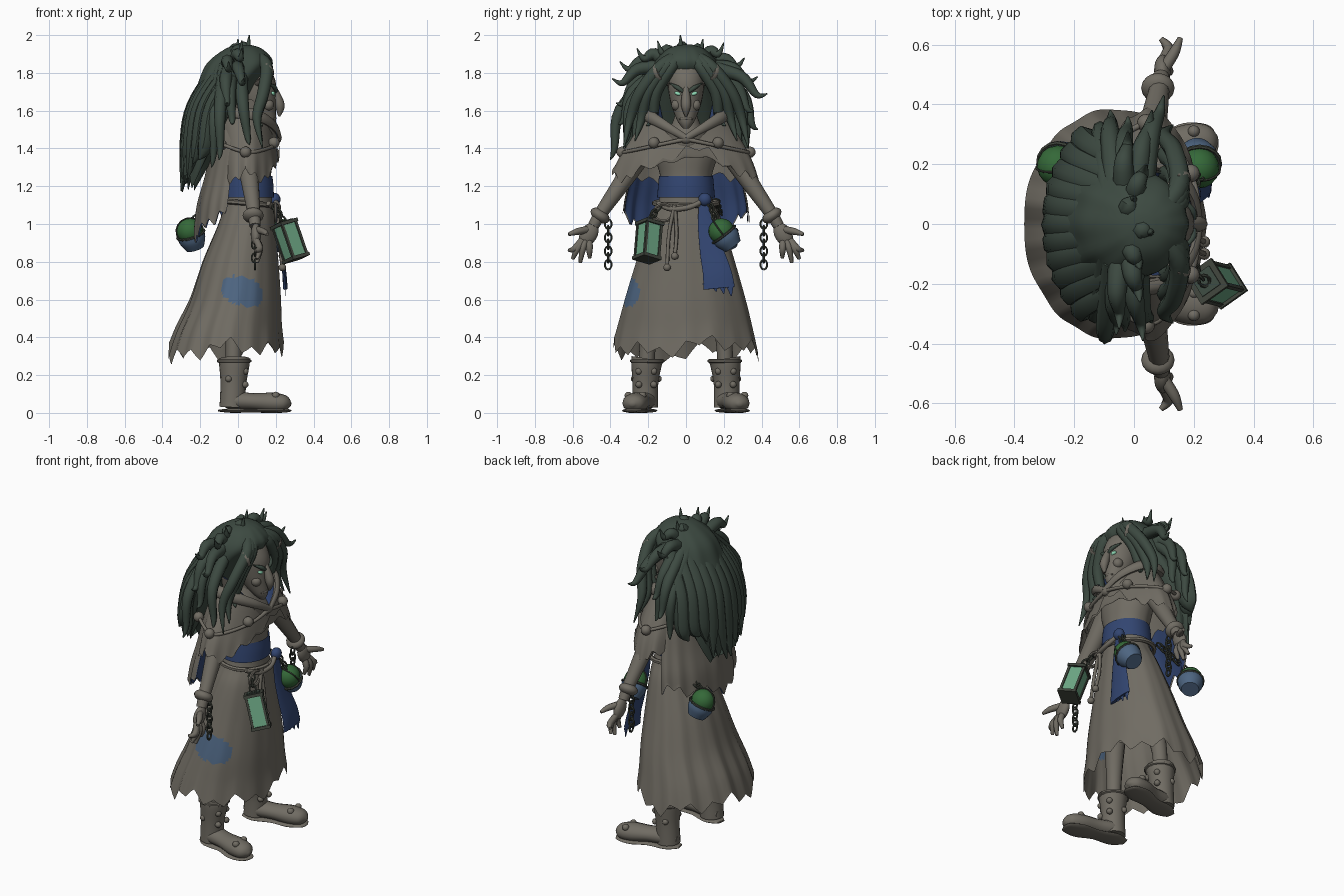
import bpy, bmesh, math, random
from mathutils import Vector, Matrix, Euler

random.seed(4)
if "Cube" in bpy.data.objects:
    bpy.data.objects.remove(bpy.data.objects["Cube"])


def material(name, *rgb):
    m = bpy.data.materials.new(name)
    m.use_nodes = True
    m.diffuse_color = (*rgb, 1)
    m.node_tree.nodes["Principled BSDF"].inputs["Base Color"].default_value = (*rgb, 1)
    return m


GREY = material("weathered grey", .163, .15, .125)
HAIR = material("dark green hair", .046, .068, .053)
BLUE = material("deep blue cloth", .032, .06, .165)
PATCH = material("faded blue", .075, .13, .22)
GREEN = material("bottle green", .035, .14, .04)
GLASS = material("pale green glass", .15, .38, .23)
METAL = material("dark metal", .05, .058, .045)
EYE = material("glowing eye", .3, .75, .5)


def finish(name, bm, mat):
    bmesh.ops.recalc_face_normals(bm, faces=bm.faces)
    me = bpy.data.meshes.new(name)
    bm.to_mesh(me)
    bm.free()
    me.materials.append(mat)
    me.shade_smooth()
    me.set_sharp_from_angle(angle=.8)
    ob = bpy.data.objects.new(name, me)
    bpy.context.collection.objects.link(ob)
    return ob


def skin_rows(name, rows, mat, closed=True, cap=False):
    bm = bmesh.new()
    vs = [[bm.verts.new(p) for p in r] for r in rows]
    n = len(rows[0])
    for a, b in zip(vs, vs[1:]):
        for i in range(n if closed else n - 1):
            j = (i + 1) % n
            bm.faces.new((a[i], a[j], b[j], b[i]))
    if cap:
        bm.faces.new(vs[0])
        bm.faces.new(vs[-1])
    return finish(name, bm, mat)


def spline(pts, k):
    p = [Vector(q) for q in pts]
    out = []
    for i in range(len(p) - 1):
        a, b, c, d = p[max(i - 1, 0)], p[i], p[i + 1], p[min(i + 2, len(p) - 1)]
        for j in range(k):
            t = j / k
            out.append((b * 2 + (c - a) * t + (a * 2 - b * 5 + c * 4 - d) * t * t
                        + (b * 3 - a - c * 3 + d) * t ** 3) / 2)
    return out + [p[-1]]


def sweep(name, pts, mat, n=8, flat=1, k=5, ref=(1, 0, 0)):
    """Tube through (x, y, z, radius) points."""
    p = spline(pts, k)
    side, rows = Vector(ref), []
    for i, q in enumerate(p):
        t = (p[min(i + 1, len(p) - 1)].xyz - p[max(i - 1, 0)].xyz).normalized()
        side = (side - t * side.dot(t)).normalized()
        up = t.cross(side) * flat
        rows.append([q.xyz + (side * math.cos(a) + up * math.sin(a)) * max(q.w, .002)
                     for a in (math.tau * j / n for j in range(n))])
    return skin_rows(name, rows, mat, cap=True)


def drape(name, rings, mat, n=48, k=4, arc=(0, 360), top=None, hem=None, fold=0, waves=11, cap=False):
    """Body of (z, centre x, x radius, y radius) rings with shaped edges and folds."""
    p = spline(rings, k)
    closed = arc == (0, 360)
    lo, hi = map(math.radians, arc)
    angles = [lo + (hi - lo) * j / (n if closed else n - 1) for j in range(n)]
    rows = []
    for i, (z, cx, rx, ry) in enumerate(p):
        t = i / (len(p) - 1)
        row = []
        for a in angles:
            f = 1 + fold * t * math.cos(waves * a + math.sin(3 * a))
            dz = (top(a) * (1 - t) if top else 0) + (hem(a) * t ** 4 if hem else 0)
            row.append((cx + rx * f * math.cos(a), ry * f * math.sin(a), z + dz))
        rows.append(row)
    return skin_rows(name, rows, mat, closed, cap)


def ragged(teeth, depth):
    return lambda a: depth * (abs((a * teeth / math.tau) % 1 - .5) + .4 * math.sin(5 * a) * math.cos(2 * a))


def ball(name, loc, size, mat, rot=(0, 0, 0)):
    size = size if isinstance(size, tuple) else (size,) * 3
    bm = bmesh.new()
    bmesh.ops.create_uvsphere(bm, u_segments=16, v_segments=10, radius=1,
                              matrix=Matrix.LocRotScale(Vector(loc), Euler(rot), Vector(size)))
    return finish(name, bm, mat)


def box(name, loc, size, mat, frame):
    bm = bmesh.new()
    bmesh.ops.create_cube(bm, size=1, matrix=frame @ Matrix.LocRotScale(Vector(loc), None, Vector(size)))
    return finish(name, bm, mat)


def ring(name, loc, rx, ry, r, mat, rot=(0, 0, 0), n=16):
    turn = Euler(rot).to_matrix()
    pts = []
    for i in range(n + 1):
        a = math.tau * i / n
        pts.append((*(Vector(loc) + turn @ Vector((rx * math.cos(a), ry * math.sin(a), 0))), r))
    return sweep(name, pts, mat, n=6, k=1, ref=turn @ Vector((0, 0, 1)))


def chain(name, start, end, count):
    a, b = Vector(start), Vector(end)
    aim = (b - a).to_track_quat('X', 'Z')
    for i in range(count):
        rot = (aim @ Euler((math.pi / 2 * (i % 2), 0, 0)).to_quaternion()).to_euler()
        ring(name, a.lerp(b, i / (count - 1)), .026, .018, .006, METAL, rot, 10)


# Robe with a rounded patch on its right side
robe = drape("robe", [(1.6, .05, .05, .05), (1.5, .04, .09, .09), (1.4, .05, .13, .17), (1.25, .055, .12, .137),
                      (1.12, .055, .125, .145), (1, .045, .15, .2), (.8, .012, .2, .262), (.6, -.015, .24, .32),
                      (.44, -.05, .28, .36), (.33, -.065, .305, .385)],
             GREY, n=136, k=9, hem=lambda a: ragged(17, .11)(a) - .025 + .02 * math.cos(a), fold=.009)
robe.data.materials.append(PATCH)
for f in robe.data.polygons:
    c = f.center
    if c.y < 0 and abs((c.x - .022) / .108) ** 2.6 + abs((c.z - .645 + .2 * (c.x - .02)) / .075) ** 2.6 < 1:
        f.material_index = 1

# Long back cape with blue lining
for name, gap, mat in (("back_cape", 0, GREY), ("cape_lining", .008, BLUE)):
    drape(name, [(1.58, .02, .11 - gap, .15 - gap), (1.45, 0, .13 - gap, .25 - gap), (1.25, -.02, .155 - gap, .3 - gap),
                 (1.1, -.03, .185 - gap, .33 - gap), (.96, -.04, .19 - gap, .34 - gap)],
          mat, n=80, arc=(97, 263), hem=lambda a: .11 * math.sin(a) ** 2 + ragged(20, .1)(a) - .04, fold=.02, waves=14)

# Shoulder mantle, open collar with blue lining, cord and beads
drape("mantle", [(1.6, .05, .15, .18), (1.54, .045, .155, .23), (1.43, .05, .16, .3), (1.34, .05, .165, .35),
                 (1.25, .05, .168, .385)], GREY, n=96,
      top=lambda a: -.15 * max(0, math.cos(a)) ** 2,
      hem=lambda a: .15 * max(0, math.cos(a)) ** 5 + ragged(19, .09)(a) - .03, fold=.02, waves=9)
for name, gap, mat in (("collar", 0, GREY), ("collar_lining", .008, BLUE)):
    drape(name, [(1.66, .07, .145 - gap, .18 - gap), (1.58, .07, .14 - gap, .165 - gap),
                 (1.48, .075, .13 - gap, .13 - gap), (1.41, .08, .115 - gap, .09 - gap)], mat, arc=(-125, 125),
          top=lambda a: -.19 * max(0, math.cos(a)) ** 1.3)
for side, s in (("left", 1), ("right", -1)):
    sweep(side + "_hood_fold", [(.22, 0, 1.455, .012), (.19, s * .11, 1.52, .018), (.1, s * .2, 1.575, .024),
                                (-.03, s * .19, 1.59, .024), (-.1, 0, 1.59, .02)], GREY, flat=1.4)
    sweep(side + "_mantle_cord", [(.215, 0, 1.45, .012), (.2, s * .14, 1.42, .01), (.125, s * .28, 1.39, .01),
                                  (.04, s * .335, 1.38, .01), (-.08, s * .27, 1.42, .01)], GREY)
    for spot in ((.04, s * .338, 1.38), (.19, s * .17, 1.43), (-.09, s * .26, 1.42)):
        ball(side + "_mantle_bead", spot, .03, GREY)
ball("mantle_knot", (.205, 0, 1.45), (.025, .035, .025), GREY)

# Head and face
drape("head", [(1.505, .165, .02, .015), (1.54, .15, .05, .042), (1.6, .12, .08, .068), (1.67, .1, .1, .088),
               (1.76, .09, .108, .097), (1.85, .065, .085, .09), (1.9, .05, .04, .05)], GREY, n=24, cap=True)
sweep("neck", [(.04, 0, 1.46, .06), (.07, 0, 1.64, .055)], GREY, n=14)
sweep("nose", [(.185, 0, 1.73, .014), (.208, 0, 1.67, .024), (.222, 0, 1.62, .025), (.218, 0, 1.57, .006)], GREY)
sweep("mouth", [(.185, -.035, 1.555, .004), (.195, 0, 1.56, .009), (.185, .035, 1.555, .004)], GREY)
for side, s in (("left", 1), ("right", -1)):
    ball(side + "_cheek", (.16, s * .05, 1.63), (.03, .028, .03), GREY)
    ball(side + "_eye", (.185, s * .042, 1.69), (.012, .02, .01), EYE, (s * .3, 0, 0))
    sweep(side + "_brow", [(.2, s * .015, 1.7, .008), (.195, s * .045, 1.722, .012), (.165, s * .085, 1.745, .003)], HAIR)
    sweep(side + "_ear", [(.1, s * .08, 1.74, .02), (.15, s * .14, 1.77, .03), (.165, s * .165, 1.81, .026),
                          (.15, s * .16, 1.85, .006)], GREY, flat=.7)

# Hair: a main mass, hanging back locks, wild tips and face-framing locks
drape("hair_mass", [(1.95, .03, .03, .03), (1.925, .03, .1, .1), (1.85, .01, .172, .168), (1.74, -.055, .155, .2),
                    (1.6, -.125, .135, .24), (1.45, -.18, .105, .23), (1.3, -.23, .065, .185), (1.2, -.26, .03, .13)],
      HAIR, n=72, hem=ragged(9, .08), fold=.06, waves=12, cap=True)
for i in range(11):
    y = (i / 5 - 1) * .27
    bow = 1.3 * y * y
    tip = 1.13 + .75 * abs(y) + random.uniform(-.02, .1)
    sweep("back_lock", [(-.02, y * .3, 1.88, .02), (-.11 + bow, y * .6, 1.81, .04), (-.23 + bow, y * .9, 1.62, .045),
                        (-.265 + bow, y, 1.42, .045), (-.3 + bow, y * .95 + random.uniform(-.04, .04), tip, .004)],
          HAIR, flat=1.3)
wild_tips = [(.06, -.03, 2), (0, .09, 1.98), (.04, .2, 1.96), (-.02, .31, 1.88), (.06, .38, 1.78), (.1, .43, 1.69),
             (-.02, .36, 1.6), (-.08, .38, 1.5), (-.12, .33, 1.36), (.02, -.15, 1.97), (.02, -.26, 1.93),
             (-.05, -.35, 1.86), (.03, -.39, 1.77), (-.06, -.37, 1.64), (-.03, -.36, 1.53), (-.1, -.4, 1.34),
             (-.14, -.3, 1.3), (.06, -.33, 1.42), (-.02, .33, 1.45)]
for tip in wild_tips:
    t = Vector(tip)
    root = Vector((t.x * .5 - .02, t.y * .3, 1.83))
    out = Vector((0, math.copysign(.07, t.y), 0)) * max(0, 1.75 - t.z) * 3
    a = root.lerp(t, .5) + out + Vector((-.01, 0, .02))
    b = root.lerp(t, .8) + out * .4 - Vector((0, 0, .035))
    sweep("wild_lock", [(*root, .04), (*a, .032), (*b, .018), (*t, .003)], HAIR)
for side, s in (("left", 1), ("right", -1)):
    for reach, low in ((.16, 1.52), (.22, 1.44), (.28, 1.4)):
        sweep(side + "_face_lock", [(.07, s * .02, 1.9, .03), (.15, s * reach * .45, 1.84, .034),
                                    (.135, s * (reach * .7 + .045), 1.7, .032), (.1, s * (reach + .015), 1.56, .024),
                                    (.13, s * (reach + .05), low, .003)], HAIR)

# Arms, hands, wrist cuffs and broken chains
for side, s in (("left", 1), ("right", -1)):
    sweep(side + "_arm", [(.04, s * .19, 1.45, .06), (.05, s * .265, 1.33, .055), (.065, s * .345, 1.21, .046),
                          (.085, s * .455, 1.05, .034), (.09, s * .49, .99, .03)], GREY, n=12)
    ball(side + "_cuff", (.08, s * .455, 1.045), (.056, .056, .034), GREY, (s * .6, 0, 0))
    ball(side + "_palm", (.095, s * .515, .945), (.028, .046, .065), GREY, (s * .55, 0, 0))
    for y, z, x in ((.62, .86, .09), (.6, .815, .1), (.56, .795, .1), (.51, .82, .1)):
        sweep(side + "_finger", [(.095, s * (.515 + (y - .515) * .3), .92, .018),
                                 (.115, s * (.515 + (y - .515) * .7), .87, .018), (x, s * y, z, .009)], GREY)
    sweep(side + "_thumb", [(.1, s * .52, .97, .02), (.135, s * .575, .96, .018), (.155, s * .622, .945, .009)], GREY)
    chain(side + "_wrist_chain", (.09, s * .412, 1), (.09, s * .412, .785), 7)

# Waist sash, hanging cloth and rope belt
drape("waist_sash", [(1.255, .055, .127, .143), (1.2, .055, .133, .148), (1.14, .055, .135, .153)], BLUE)
ball("sash_knot", (.195, .1, 1.13), (.03, .035, .035), BLUE)
sweep("hanging_cloth", [(.195, .095, 1.13, .025), (.205, .105, 1, .042), (.225, .135, .86, .062), (.245, .165, .74, .076),
                        (.25, .175, .66, .084)], BLUE, n=10, flat=.15, ref=(0, 1, 0))
for i in range(4):
    y = .11 + .04 * i
    sweep("cloth_tatter", [(.25, y, .69, .025), (.25, y + .01, .655 - i * .012, .003)], BLUE, flat=.2, ref=(0, 1, 0))
ring("rope_belt", (.055, 0, 1.11), .148, .168, .014, GREY, (0, .08, 0), 32)
ring("rope_loop", (.2, -.12, 1.06), .045, .05, .009, GREY, (0, math.pi / 2, 0))
sweep("belt_drape", [(.19, .1, 1.13, .014), (.215, .02, 1.09, .014), (.2, -.08, 1.08, .014), (.16, -.15, 1.11, .014)], GREY)
for y, z in ((-.06, .83), (-.1, .77)):
    sweep("rope_tassel", [(.205, -.06, 1.1, .011), (.215, y + .01, .95, .01), (.235, y, z, .01)], GREY)
    ball("tassel_bead", (.235, y, z), .02, GREY)

# Lantern
frame = Matrix.Translation((.275, -.2, .91)) @ Euler((-.08, -.33, 0)).to_matrix().to_4x4() @ Matrix.Rotation(.6, 4, 'Z')
box("lantern_glass", (0, 0, 0), (.09, .09, .18), GLASS, frame)
box("lantern_lid", (0, 0, .106), (.075, .075, .008), HAIR, frame)
for z in (-.096, .096):
    box("lantern_plate", (0, 0, z), (.112, .112, .018), METAL, frame)
for x in (-1, 1):
    for y in (-1, 1):
        box("lantern_post", (x * .044, y * .044, 0), (.014, .014, .19), METAL, frame)
chain("lantern_chain", (.2, -.15, 1.08), (.235, -.19, 1.03), 3)

# Hanging pots with round green bottles
for name, spot, lean in (("front_pot", Vector((.215, .2, .945)), (.65, .1, 0)),
                         ("back_pot", Vector((-.25, .2, .945)), (.3, -.3, 0))):
    turn = Euler(lean).to_matrix()
    ball(name + "_bottle", spot + turn @ Vector((0, 0, .02)), .069, GREEN, lean)
    bowl = drape(name + "_bowl", [(0, 0, .073, .073), (-.035, 0, .07, .07), (-.08, 0, .05, .05)], PATCH, n=20, cap=True)
    bowl.matrix_world = Matrix.LocRotScale(spot, Euler(lean), None)
    ring(name + "_rim", spot, .074, .074, .007, METAL, lean)
    ring(name + "_handle", spot + turn @ Vector((0, 0, .02)), .072, .072, .004, METAL, (lean[0] + math.pi / 2, lean[1], 0))
chain("front_pot_chain", (.19, .12, 1.11), (.215, .16, 1.02), 5)
chain("back_pot_chain", (-.06, .16, 1.12), (-.22, .18, 1.03), 8)

# Legs and boots
for side, s in (("left", 1), ("right", -1)):
    sweep(side + "_leg", [(0, s * .17, .6, .06), (-.02, s * .2, .4, .045), (-.025, s * .21, .2, .04)], GREY, n=12)
    sweep(side + "_boot_shaft", [(-.02, s * .205, .285, .085), (-.02, s * .21, .25, .08), (-.025, s * .215, .15, .068),
                                 (-.03, s * .215, .03, .068)], GREY, n=16)
    sweep(side + "_boot_foot", [(-.09, s * .205, .06, .03), (-.03, s * .215, .065, .062), (.08, s * .24, .06, .058),
                                (.18, s * .265, .055, .068), (.25, s * .28, .05, .054), (.28, s * .285, .045, .012)],
          GREY, n=14, flat=.78, ref=(0, 1, 0))
    sweep(side + "_boot_sole", [(-.1, s * .2, .012, .03), (-.03, s * .215, .012, .066), (.08, s * .24, .012, .055),
                                (.18, s * .265, .012, .074), (.26, s * .282, .012, .05), (.28, s * .287, .012, .01)],
          GREY, n=12, flat=.18, ref=(0, 1, 0))
    ring(side + "_boot_cuff", (-.02, s * .205, .275), .082, .082, .01, GREY)
    for angle, z in ((-.6, .22), (-.6, .15), (.6, .22), (.6, .15), (2, .18), (-2, .18)):
        ball(side + "_boot_stud", (-.02 + .07 * math.cos(angle), s * .21 + .07 * math.sin(angle), z), .018, GREY)
    for dy in (-.035, .04):
        ball(side + "_toe_stud", (.2, s * .27 + dy, .092), .02, GREY)
